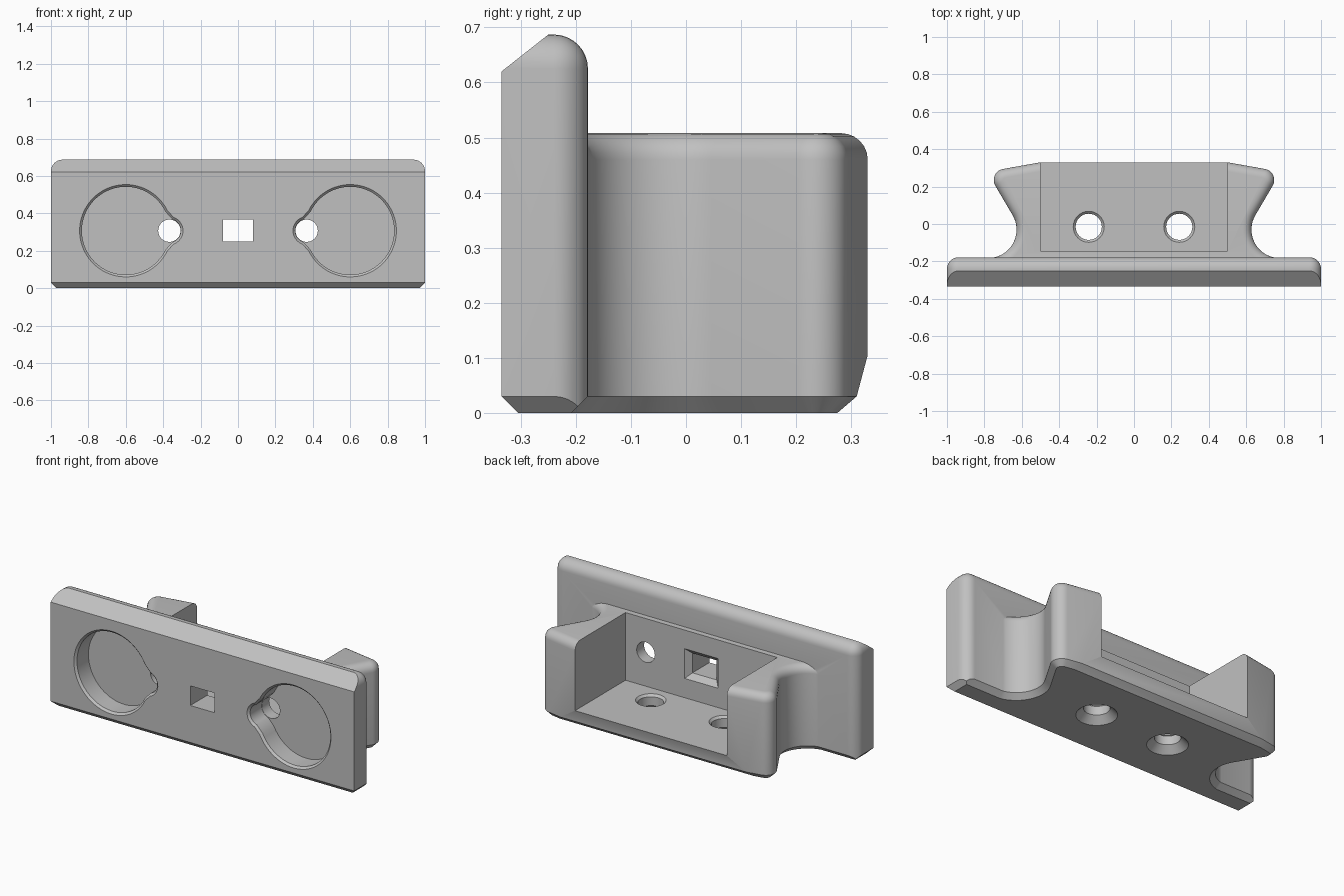
import bpy, bmesh, math
from mathutils import Vector

if "Cube" in bpy.data.objects:
    bpy.data.objects.remove(bpy.data.objects["Cube"], do_unlink=True)

grey = bpy.data.materials.new("plain grey")
grey.use_nodes = True
grey.diffuse_color = (0.53, 0.53, 0.53, 1)
grey.node_tree.nodes["Principled BSDF"].inputs["Base Color"].default_value = (0.53, 0.53, 0.53, 1)


def finish(bm, name):
    bmesh.ops.recalc_face_normals(bm, faces=bm.faces)
    mesh = bpy.data.meshes.new(name)
    bm.to_mesh(mesh)
    bm.free()
    mesh.materials.append(grey)
    ob = bpy.data.objects.new(name, mesh)
    bpy.context.collection.objects.link(ob)
    return ob


def arc(cx, cy, r, start, end, steps):
    return [(cx + r * math.cos(math.radians(start + (end - start) * i / steps)),
             cy + r * math.sin(math.radians(start + (end - start) * i / steps)))
            for i in range(steps + 1)]


def inset(outline, d):
    """Move a counter-clockwise outline inwards by d."""
    pts = [Vector(p) for p in outline]
    result = []
    for i, p in enumerate(pts):
        a = (p - pts[i - 1]).normalized()
        b = (pts[(i + 1) % len(pts)] - p).normalized()
        n1, n2 = Vector((-a.y, a.x)), Vector((-b.y, b.x))
        result.append(p + (n1 + n2) * d / max(1 + n1.dot(n2), 0.3))
    return result


def loft(outline, layers, axis="z"):
    """Stack inset copies of an outline; layers are (height, inset)."""
    bm = bmesh.new()
    rings = []
    for h, d in layers:
        rings.append([bm.verts.new((p.x, p.y, h) if axis == "z" else (p.x, h, p.y))
                      for p in inset(outline, d)])
    for low, high in zip(rings, rings[1:]):
        for i in range(len(low)):
            j = (i + 1) % len(low)
            bm.faces.new((low[i], low[j], high[j], high[i]))
    bm.faces.new(rings[0])
    bm.faces.new(rings[-1])
    bmesh.ops.recalc_face_normals(bm, faces=bm.faces)
    return bm


def slice_off(bm, point, normal):
    """Remove everything on the normal side of a plane and cap the cut."""
    cut = bmesh.ops.bisect_plane(bm, geom=bm.verts[:] + bm.edges[:] + bm.faces[:],
                                 plane_co=point, plane_no=normal, clear_outer=True)
    edges = [e for e in cut["geom_cut"] if isinstance(e, bmesh.types.BMEdge)]
    bmesh.ops.holes_fill(bm, edges=edges, sides=0)


def combine(target, other, operation):
    mod = target.modifiers.new(operation, "BOOLEAN")
    mod.operation, mod.object, mod.solver = operation, other, "EXACT"
    bpy.context.view_layer.objects.active = target
    bpy.ops.object.modifier_apply(modifier=mod.name)
    bpy.data.objects.remove(other, do_unlink=True)


def rect(x0, y0, x1, y1):
    return [(x0, y0), (x1, y0), (x1, y1), (x0, y1)]


# Front plate: rounded rear and top edges, chamfered front top and base
FRONT, BACK, TOP = -0.335, -0.178, 0.687
bm = loft(rect(-1, FRONT, 1, BACK), [(0, 0), (TOP, 0)])
rounded = []
for e in bm.edges:
    m = (e.verts[0].co + e.verts[1].co) / 2
    at = (abs(m.x) > 0.99, m.y > BACK - 0.01, m.z > TOP - 0.01)
    if sum(at) == 2:
        rounded.append(e)
bmesh.ops.bevel(bm, geom=rounded, offset=0.062, segments=8, profile=0.5, affect="EDGES")
slice_off(bm, (0, FRONT, 0.62), (0, -0.067, 0.085))
slice_off(bm, (0, FRONT, 0.03), (0, -1, -1))
slice_off(bm, (0, BACK, 0.03), (0, 1, -1))
for s in (-1, 1):
    slice_off(bm, (s, 0, 0.03), (s, 0, -1))
bracket = finish(bm, "bracket")

# Rear body: waisted sides, rounded wings, soft top edge, chamfered base
side = ([(0.78, -0.25)] + arc(0.78, -0.03, 0.152, 270, 150, 20)
        + arc(0.69, 0.235, 0.06, -30, 80, 10) + [(0.5, 0.33)])
outline = side + [(-x, y) for x, y in reversed(side)]
R, H = 0.048, 0.508
layers = [(0, 0.03), (0.03, 0)]
layers += [(H - R + R * math.sin(math.radians(a)), R - R * math.cos(math.radians(a)))
           for a in range(0, 91, 15)]
bm = loft(outline, layers)
slice_off(bm, (0, 0.31, 0.03), (0, 0.075, -0.02))
slice_off(bm, (0, 0.31, 0.03), (0, 0.03, -0.035))
combine(bracket, finish(bm, "rear_body"), "UNION")

# Open pocket in the rear body
pocket = loft(rect(-0.5, -0.145, 0.5, 0.5), [(0.105, 0), (0.8, 0)])
combine(bracket, finish(pocket, "pocket"), "DIFFERENCE")

# Square window, flared towards the pocket
window = loft(rect(-0.08, 0.25, 0.08, 0.367), [(-0.4, 0), (-0.175, 0), (-0.12, -0.055)], "y")
combine(bracket, finish(window, "window"), "DIFFERENCE")

for s in (-1, 1):
    # Keyhole-shaped recess in the front
    key = arc(0.6, 0.307, 0.247, -154, 154, 56) + arc(0.37, 0.307, 0.076, 110, 250, 16)
    if s < 0:
        key = [(-x, z) for x, z in reversed(key)]
    recess = loft(key, [(-0.35, -0.015), (-0.323, 0.012), (-0.215, 0.012)], "y")
    combine(bracket, finish(recess, "recess"), "DIFFERENCE")
    # Round hole from the recess to the pocket
    hole = loft(arc(s * 0.367, 0.307, 0.06, 0, 345, 23), [(-0.3, 0), (-0.1, 0)], "y")
    combine(bracket, finish(hole, "cable_hole"), "DIFFERENCE")
    # Countersunk screw hole through the floor
    screw = loft(arc(s * 0.242, -0.015, 0.07, 0, 348.75, 31),
                 [(-0.02, -0.06), (0.04, 0), (0.092, 0), (0.125, -0.033)])
    combine(bracket, finish(screw, "screw_hole"), "DIFFERENCE")

# Smooth curved walls, crisp corners
bpy.ops.object.select_all(action="DESELECT")
bracket.select_set(True)
bpy.context.view_layer.objects.active = bracket
bpy.ops.object.shade_smooth_by_angle(angle=math.radians(30))
